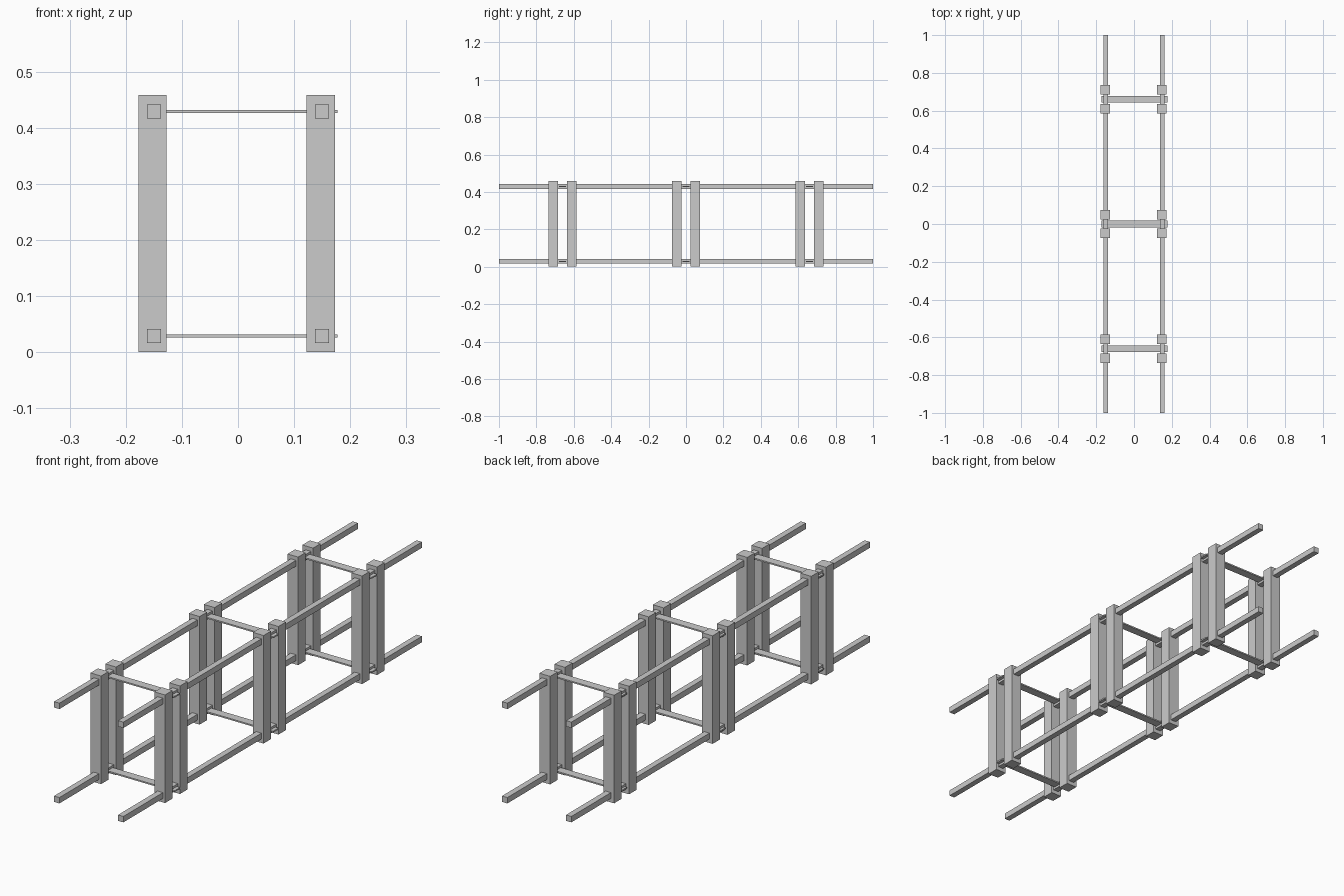
import bpy

if "Cube" in bpy.data.objects:
    bpy.data.objects.remove(bpy.data.objects["Cube"])


def box(name, centre, size):
    bpy.ops.mesh.primitive_cube_add(size=1, location=centre)
    ob = bpy.context.object
    ob.name = name
    ob.scale = size
    bpy.ops.object.transform_apply(location=False, rotation=False, scale=True)
    return ob


POST_H = 0.458
LEVELS = {"lower": 0.029, "upper": 0.429}
SIDES = {"left": -0.15, "right": 0.15}
FRAMES = {"front": -0.66, "middle": 0.0, "back": 0.66}

# four long rails running front to back
for level, z in LEVELS.items():
    for side, x in SIDES.items():
        box(f"{level}_{side}_rail", (x, 0, z), (0.025, 2.0, 0.025))

for frame, y in FRAMES.items():
    # paired upright posts on each side
    for side, x in SIDES.items():
        for i, dy in enumerate((-0.05, 0.05), 1):
            box(f"{frame}_{side}_post_{i}", (x - 0.0025, y + dy, POST_H / 2),
                (0.05, 0.05, POST_H))
    # thin flat cross slats between the posts
    for level, z in LEVELS.items():
        box(f"{frame}_{level}_cross_slat", (0.0025, y, z), (0.35, 0.036, 0.006))
